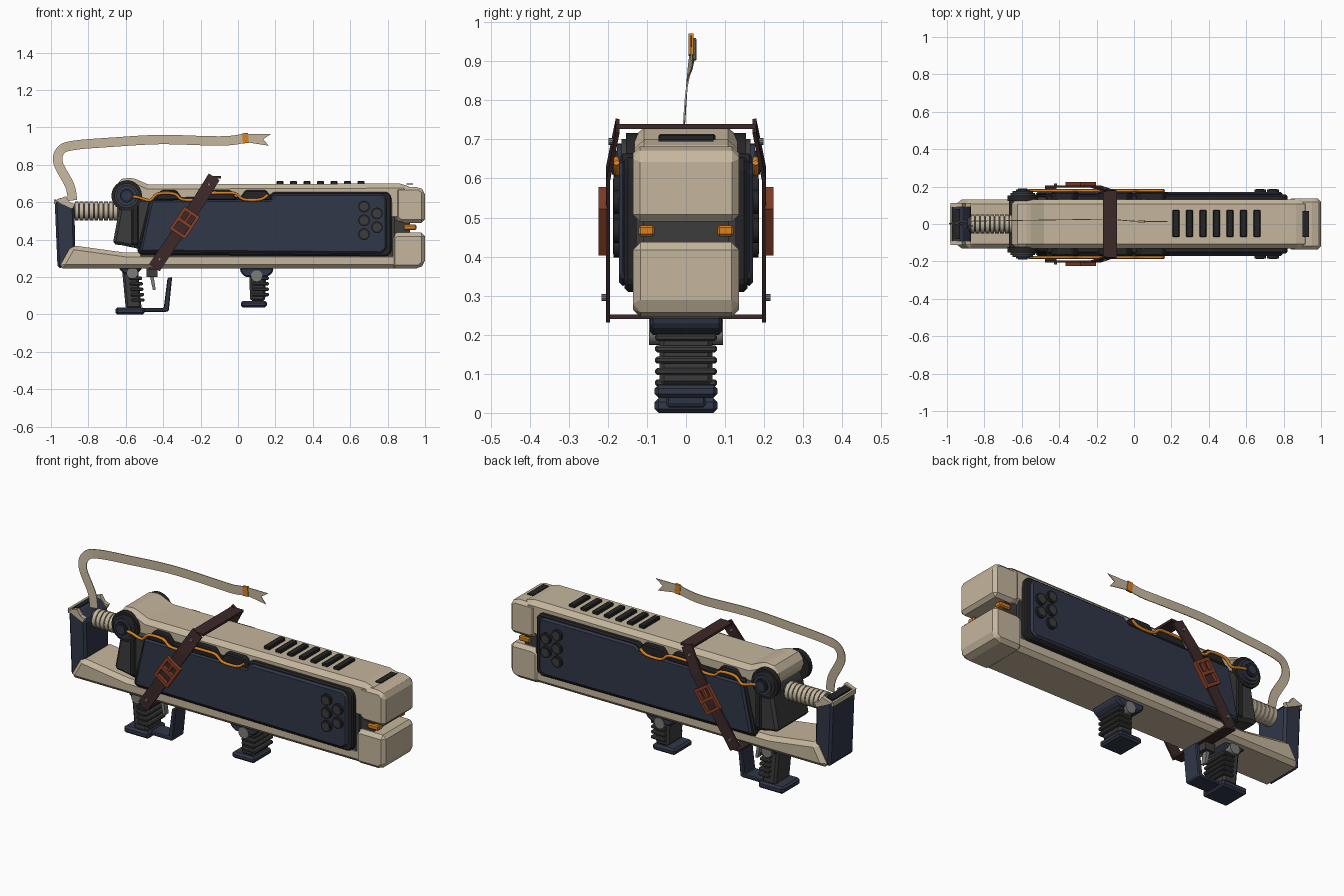
import bpy, bmesh, math
from mathutils import Vector, Matrix

if "Cube" in bpy.data.objects:
    bpy.data.objects.remove(bpy.data.objects["Cube"])


def material(name, rgb):
    m = bpy.data.materials.new(name)
    m.use_nodes = True
    m.diffuse_color = (*rgb, 1)
    m.node_tree.nodes["Principled BSDF"].inputs["Base Color"].default_value = (*rgb, 1)
    return m


BEIGE = material("beige shell", (.56, .47, .34))
BLUE = material("navy panel", (.03, .038, .065))
GREY = material("dark grey", (.045, .045, .045))
BLACK = material("near black", (.018, .018, .02))
STRAP = material("brown leather", (.047, .022, .022))
RUST = material("rust buckle", (.24, .05, .02))
ORANGE = material("orange", (.7, .22, .015))
METAL = material("metal grey", (.2, .2, .19))


def finish(name, bm, mat, bevel=0):
    bmesh.ops.recalc_face_normals(bm, faces=bm.faces)
    me = bpy.data.meshes.new(name)
    bm.to_mesh(me)
    bm.free()
    ob = bpy.data.objects.new(name, me)
    bpy.context.collection.objects.link(ob)
    me.materials.append(mat)
    if bevel:
        mod = ob.modifiers.new("bevel", "BEVEL")
        mod.width, mod.segments, mod.limit_method = bevel, 1, "ANGLE"
    return ob


def prism(name, profile, y0, y1, mat, bevel=0):
    """Side profile in x, z pushed from y0 to y1."""
    bm = bmesh.new()
    face = bm.faces.new([bm.verts.new((x, y0, z)) for x, z in profile])
    ext = bmesh.ops.extrude_face_region(bm, geom=[face])["geom"]
    bmesh.ops.translate(bm, vec=(0, y1 - y0, 0),
                        verts=[v for v in ext if isinstance(v, bmesh.types.BMVert)])
    return finish(name, bm, mat, bevel)


def box(name, x0, x1, y0, y1, z0, z1, mat, bevel=0):
    return prism(name, [(x0, z0), (x1, z0), (x1, z1), (x0, z1)], y0, y1, mat, bevel)


def cyl(name, centre, r, depth, axis, mat, n=20):
    bm = bmesh.new()
    rot = Vector(axis).to_track_quat("Z", "Y").to_matrix().to_4x4()
    bmesh.ops.create_cone(bm, cap_ends=True, segments=n, radius1=r, radius2=r,
                          depth=depth, matrix=Matrix.Translation(centre) @ rot)
    ob = finish(name, bm, mat)
    for p in ob.data.polygons:
        p.use_smooth = len(p.vertices) == 4
    ob.data.set_sharp_from_angle(angle=math.radians(35))
    return ob


def band(name, pts, width, thick, mat):
    """Flat strip along pts whose width lies in the x, z plane."""
    pts = [Vector(p) for p in pts]
    bm = bmesh.new()
    rows = []
    for i, p in enumerate(pts):
        t = pts[min(i + 1, len(pts) - 1)] - pts[max(i - 1, 0)]
        side = Vector((-t.z, 0, t.x)).normalized() * width / 2
        rows.append([bm.verts.new(p + side), bm.verts.new(p - side)])
    for a, b in zip(rows, rows[1:]):
        bm.faces.new((a[0], a[1], b[1], b[0]))
    ob = finish(name, bm, mat)
    mod = ob.modifiers.new("thickness", "SOLIDIFY")
    mod.thickness, mod.offset = thick, 0
    return ob


def smooth_path(pts, steps=6):
    p = [Vector(q) for q in [pts[0], *pts, pts[-1]]]
    out = []
    for a, b, c, d in zip(p, p[1:], p[2:], p[3:]):
        for k in range(steps):
            t = k / steps
            out.append(b + (c - a) * t / 2 + (2 * a - 5 * b + 4 * c - d) * t * t / 2
                       + (3 * b - a - 3 * c + d) * t ** 3 / 2)
    return out + [p[-1]]


# Main body shells and core
prism("upper_shell", [(-.66, .64), (-.645, .715), (-.6, .735), (-.55, .725), (-.48, .695), (.89, .7),
                      (.94, .665), (.9, .5), (.8, .5), (.8, .58), (-.58, .58)], -.132, .132, BEIGE, .028)
prism("lower_shell", [(-.96, .245), (.86, .245), (.86, .43), (.81, .43), (.81, .33), (-.6, .33),
                      (-.89, .37)], -.13, .13, BEIGE, .022)
box("core", -.52, .84, -.128, .128, .3, .62, GREY)
box("muzzle_core", .8, .92, -.11, .11, .38, .55, GREY)
prism("rear_plate", [(-.67, .375), (-.62, .37), (-.48, .34), (-.42, .62), (-.6, .62), (-.63, .59)],
      -.145, .145, GREY, .015)
box("core_rear_rib", -.57, -.53, -.152, .152, .37, .61, BLACK, .008)

# Muzzle blocks
prism("muzzle_top", [(.84, .51), (.87, .49), (1, .49), (1, .66), (.97, .682), (.84, .682)],
      -.136, .136, BEIGE, .022)
prism("muzzle_bottom", [(.82, .245), (.97, .245), (1, .27), (1, .437), (.85, .437), (.82, .42)],
      -.136, .136, BEIGE, .022)
box("muzzle_slot", .9, .935, -.07, .07, .695, .7, BLACK)

# Cooling slots on the roof
for i in range(7):
    x = .207 + i * .072
    box("roof_vent", x, x + .036, -.07, .075, .69, .714, BLACK, .004)

# Parts on both flanks
for s in (-1, 1):
    prism("panel_backing", [(-.54, .335), (-.52, .32), (.795, .31), (.82, .335), (.82, .63), (.8, .655),
                            (.19, .655), (.16, .63), (-.47, .625)], s * .12, s * .157, BLACK, .008)
    prism("side_panel", [(-.525, .335), (.765, .325), (.795, .35), (.795, .62), (.77, .645),
                         (.2, .645), (.17, .615), (-.465, .61)], s * .15, s * .172, BLUE, .01)
    for x0, x1 in ((-.45, -.29), (-.2, .0), (.0, .19)):
        prism("cable_mount", [(x0, .61), (x1, .61), (x1 - .04, .664), (x0 + .04, .664)],
              s * .12, s * .168, BLACK, .006)
    # Round sockets
    for i in range(5):
        x, z = .674 + .069 * (i % 2), .577 - .037 * i
        cyl("socket_rim", (x, s * .173, z), .031, .024, (0, 1, 0), BLACK)
        cyl("socket_cup", (x, s * .177, z), .022, .02, (0, 1, 0), GREY)
    # Pivot hub
    for r, y, m in ((.082, .138, BLACK), (.066, .15, GREY), (.055, .161, BLUE), (.036, .17, BLACK),
                    (.025, .175, BLUE)):
        cyl("pivot_hub", (-.595, s * y, .635), r, .03, (0, 1, 0), m, 24)
    # Wavy cable
    path = [(-.56, .63), (-.53, .625), (-.47, .61), (-.43, .645), (-.34, .645), (-.3, .615), (-.22, .615),
            (-.18, .645), (-.06, .65), (-.01, .645), (.03, .615), (.12, .615), (.16, .64)]
    cu = bpy.data.curves.new("cable", "CURVE")
    cu.dimensions, cu.bevel_depth, cu.bevel_resolution, cu.use_fill_caps = "3D", .008, 2, True
    sp = cu.splines.new("POLY")
    pts = smooth_path([(x, s * .178, z) for x, z in path], 3)
    sp.points.add(len(pts) - 1)
    for cp, p in zip(sp.points, pts):
        cp.co = (*p, 1)
    cu.materials.append(ORANGE)
    bpy.context.collection.objects.link(bpy.data.objects.new("orange_cable", cu))
    box("muzzle_light", .885, .955, s * .08, s * .122, .452, .48, ORANGE, .006)
    # Strap side, rivets and buckle
    band("strap_side", [(-.447, s * .2, .25), (-.205, s * .2, .61), (-.128, s * .175, .735)],
         .068, .01, STRAP)
    for x, y, z in ((-.42, .206, .295), (-.155, .188, .695)):
        cyl("strap_rivet", (x, s * y, z), .009, .02, (0, 1, 0), METAL, 10)
    frame = Matrix.Translation((-.285, s * .213, .49)) @ Matrix.Rotation(-math.atan2(.36, .242), 4, "Y")
    for u0, u1, w0, w1 in ((-.072, -.055, -.05, .05), (.055, .072, -.05, .05), (-.055, .055, -.05, -.034),
                           (-.055, .055, .034, .05), (-.009, .009, -.034, .034), (.0, .06, -.006, .006)):
        box("strap_buckle", u0, u1, -.011, .011, w0, w1, RUST).matrix_world = frame
    # Stock trim
    prism("stock_trim", [(-.98, .61), (-.92, .632), (-.9, .6), (-.872, .59), (-.885, .565), (-.94, .59)],
          s * .09, s * .112, BEIGE)

# Strap across roof and belly
box("strap_top", -.165, -.09, -.178, .178, .727, .74, STRAP)
box("strap_bottom", -.475, -.415, -.203, .203, .24, .252, STRAP)

# Stock and recoil spring
prism("stock_post", [(-.965, .25), (-.94, .245), (-.87, .36), (-.875, .57), (-.925, .62), (-.98, .605)],
      -.105, .105, BLUE, .012)
box("stock_cap", -.985, -.972, -.1, .1, .59, .615, BEIGE)
prism("stock_recess", [(-.965, .611), (-.93, .622), (-.93, .627), (-.965, .617)], -.08, .08, BLACK)
cyl("spring_core", (-.76, 0, .553), .041, .26, (1, 0, 0), GREY)
for i in range(9):
    cyl("spring_coil", (-.862 + i * .026, 0, .553), .05, .021, (1, 0, 0), BEIGE)

# Grips
prism("rear_grip", [(-.6, .03), (-.515, .03), (-.535, .24), (-.62, .24)], -.068, .068, GREY, .012)
prism("front_grip", [(.065, .07), (.145, .07), (.15, .21), (.06, .21)], -.068, .068, GREY, .012)
for i in range(5):
    z = .068 + i * .029
    x = -.5 - i * .003
    box("rear_grip_rib", x - .07, x, -.079, .079, z, z + .018, GREY, .005)
    if i:
        box("front_grip_rib", .075, .165, -.079, .079, z, z + .018, GREY, .005)
prism("rear_grip_collar", [(-.64, .25), (-.61, .215), (-.54, .215), (-.51, .25)], -.085, .085, BLUE, .008)
prism("front_grip_collar", [(.01, .25), (.015, .222), (.04, .2), (.155, .2), (.185, .222), (.19, .25)],
      -.092, .092, BLUE, .008)
for x, z in ((-.565, .222), (.1, .205)):
    cyl("grip_pin", (x, 0, z), .031, .19, (0, 1, 0), METAL)
box("rear_grip_base", -.655, -.5, -.08, .08, 0, .038, BLUE, .01)
box("front_grip_base", .015, .155, -.08, .08, .038, .072, BLUE, .01)
prism("trigger_guard", [(-.51, .014), (-.38, .014), (-.37, .02), (-.352, .2), (-.377, .195), (-.397, .034),
                        (-.51, .034)], -.05, .05, BLUE, .005)
prism("trigger", [(-.455, .13), (-.44, .13), (-.45, .2), (-.47, .2)], -.015, .015, METAL)
box("trigger_mount", -.49, -.43, -.03, .03, .2, .25, GREY)

# Flying ribbon with swallow tail
ribbon = [(-.885, -.012, .61), (-.9, -.008, .69), (-.962, 0, .81), (-.945, .008, .88), (-.87, .015, .905),
          (-.685, .018, .92), (-.42, .022, .935), (-.15, .025, .928), (-.04, .018, .93), (.04, .013, .943)]
band("ribbon", smooth_path(ribbon), .05, .004, BEIGE)
band("ribbon_clasp", [(.024, .013, .941), (.056, .013, .944)], .054, .012, ORANGE)
prism("ribbon_tail", [(.05, .92), (.165, .902), (.135, .937), (.178, .966), (.05, .966)], .011, .015, BEIGE)
